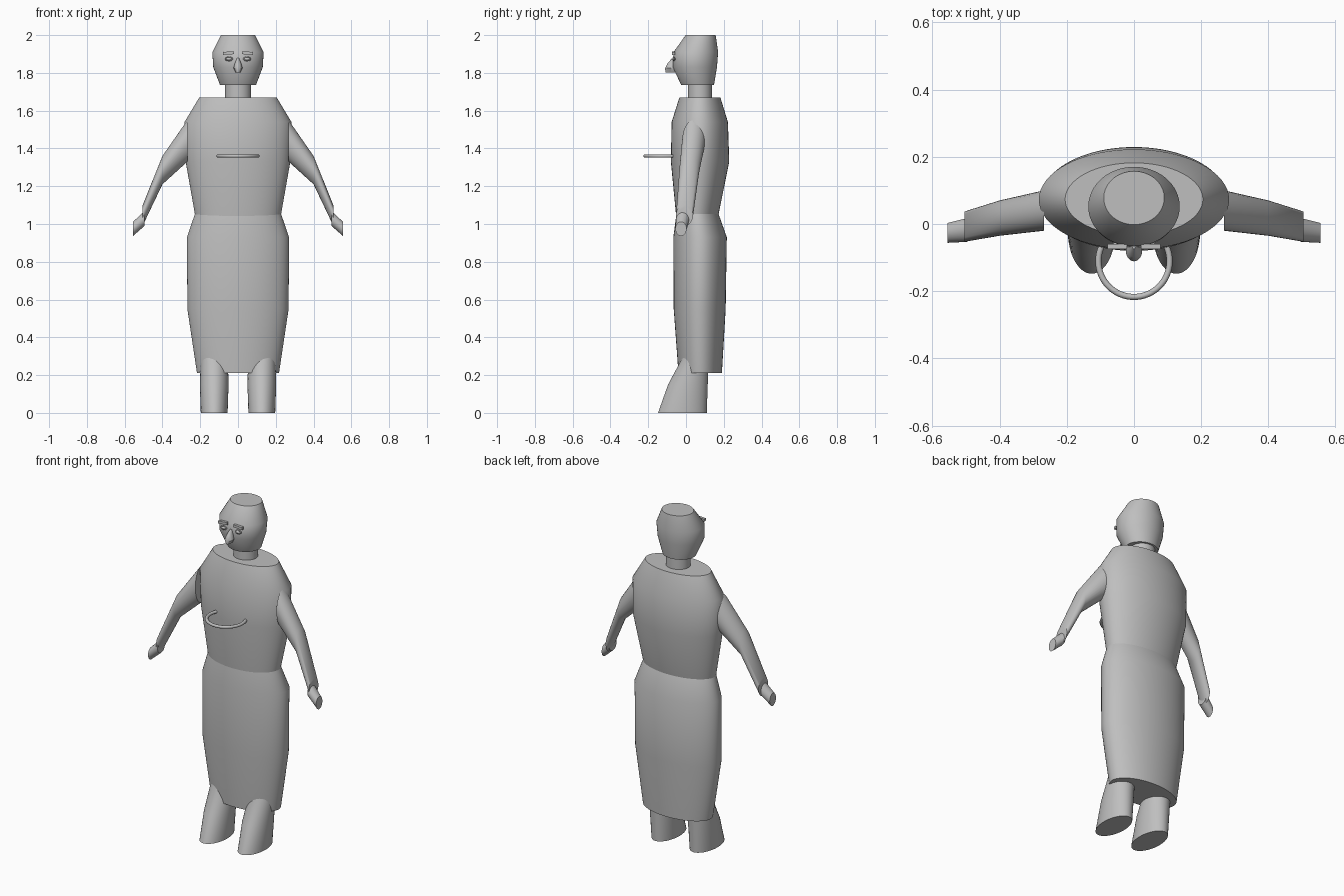
import bpy, bmesh, math
from mathutils import Vector

if "Cube" in bpy.data.objects:
    bpy.data.objects.remove(bpy.data.objects["Cube"])

grey = bpy.data.materials.new("plain grey")
grey.diffuse_color = (0.52, 0.52, 0.52, 1)
grey.use_nodes = True
grey.node_tree.nodes["Principled BSDF"].inputs["Base Color"].default_value = grey.diffuse_color


def finish(ob, name, angle=40):
    ob.name = name
    ob.data.materials.append(grey)
    bpy.ops.object.select_all(action='DESELECT')
    ob.select_set(True)
    bpy.context.view_layer.objects.active = ob
    bpy.ops.object.shade_smooth_by_angle(angle=math.radians(angle))
    return ob


def loft(name, rings, u, v, n=48):
    """Skin capped elliptical rings given as (centre, radius along u, radius along v)."""
    u, v = Vector(u), Vector(v)
    bm = bmesh.new()
    loops = []
    for c, ru, rv in rings:
        loops.append([bm.verts.new(Vector(c) + u * ru * math.cos(2 * math.pi * i / n)
                                   + v * rv * math.sin(2 * math.pi * i / n)) for i in range(n)])
    for a, b in zip(loops, loops[1:]):
        for i in range(n):
            j = (i + 1) % n
            bm.faces.new((a[i], a[j], b[j], b[i]))
    bm.faces.new(loops[0])
    bm.faces.new(loops[-1])
    bmesh.ops.recalc_face_normals(bm, faces=bm.faces)
    me = bpy.data.meshes.new(name)
    bm.to_mesh(me)
    bm.free()
    ob = bpy.data.objects.new(name, me)
    bpy.context.collection.objects.link(ob)
    return finish(ob, name)


def upright(name, profile, x=0.0, n=64):
    """Profile rows: height, half width, back-to-front extent (y min, y max)."""
    rings = [((x, (y0 + y1) / 2, z), w, (y1 - y0) / 2) for z, w, y0, y1 in profile]
    return loft(name, rings, (1, 0, 0), (0, 1, 0), n)


def sideways(name, s, profile):
    """Profile rows: x, y min, y max, z min, z max; s mirrors to either side."""
    rings = [((s * x, (y0 + y1) / 2, (z0 + z1) / 2), (y1 - y0) / 2, (z1 - z0) / 2)
             for x, y0, y1, z0, z1 in profile]
    return loft(name, rings, (0, 1, 0), (0, 0, 1), 32)


# Body
upright("skirt", [(0.21, 0.217, -0.04, 0.19), (0.55, 0.268, -0.065, 0.21),
                  (0.93, 0.27, -0.067, 0.216), (1.06, 0.226, -0.05, 0.17)])
upright("torso", [(1.04, 0.226, -0.052, 0.17), (1.33, 0.277, -0.08, 0.229),
                  (1.54, 0.283, -0.076, 0.222), (1.67, 0.205, -0.035, 0.182)])
upright("neck", [(1.64, 0.068, 0.01, 0.137), (1.75, 0.068, 0.01, 0.137)])
upright("head", [(1.735, 0.095, -0.025, 0.148), (1.83, 0.131, -0.07, 0.164),
                 (1.91, 0.136, -0.066, 0.17), (2.0, 0.09, -0.002, 0.157)])

# Nose
upright("nose", [(1.803, 0.012, -0.108, -0.05), (1.825, 0.024, -0.111, -0.05),
                 (1.85, 0.017, -0.098, -0.05), (1.878, 0.006, -0.074, -0.05)], n=24)

for s, side in ((-1, "left"), (1, "right")):
    # Legs flaring forward into feet
    upright(side + "_leg", [(0.0, 0.071, -0.148, 0.11), (0.15, 0.076, -0.095, 0.115),
                            (0.29, 0.072, -0.02, 0.12), (0.5, 0.06, 0.02, 0.12)], x=s * 0.126)
    # Arms and hands
    sideways(side + "_arm", s, [(0.268, -0.02, 0.10, 1.33, 1.55), (0.40, -0.035, 0.07, 1.21, 1.36),
                                (0.505, -0.053, 0.037, 0.99, 1.10)])
    sideways(side + "_hand", s, [(0.495, -0.053, 0.018, 0.99, 1.07), (0.555, -0.056, 0.003, 0.937, 1.012)])

    # Eyes with rims
    bpy.ops.mesh.primitive_uv_sphere_add(segments=24, ring_count=12, location=(s * 0.048, -0.064, 1.874))
    eye = bpy.context.object
    eye.scale = (0.016, 0.012, 0.009)
    finish(eye, side + "_eye")
    bpy.ops.mesh.primitive_torus_add(major_segments=24, minor_segments=8, major_radius=0.017,
                                     minor_radius=0.004, location=(s * 0.048, -0.066, 1.874),
                                     rotation=(math.pi / 2, 0, 0))
    rim = bpy.context.object
    rim.scale = (1, 0.6, 1)
    finish(rim, side + "_eye_rim")

    # Eyebrows
    bpy.ops.mesh.primitive_cube_add(size=1, location=(s * 0.05, -0.067, 1.905),
                                    rotation=(0, s * 0.06, 0))
    brow = bpy.context.object
    brow.scale = (0.058, 0.016, 0.015)
    finish(brow, side + "_eyebrow")

# Ring held in front of the chest
bpy.ops.mesh.primitive_torus_add(major_segments=64, minor_segments=12, major_radius=0.106,
                                 minor_radius=0.009, location=(0, -0.111, 1.36))
finish(bpy.context.object, "chest_ring")
